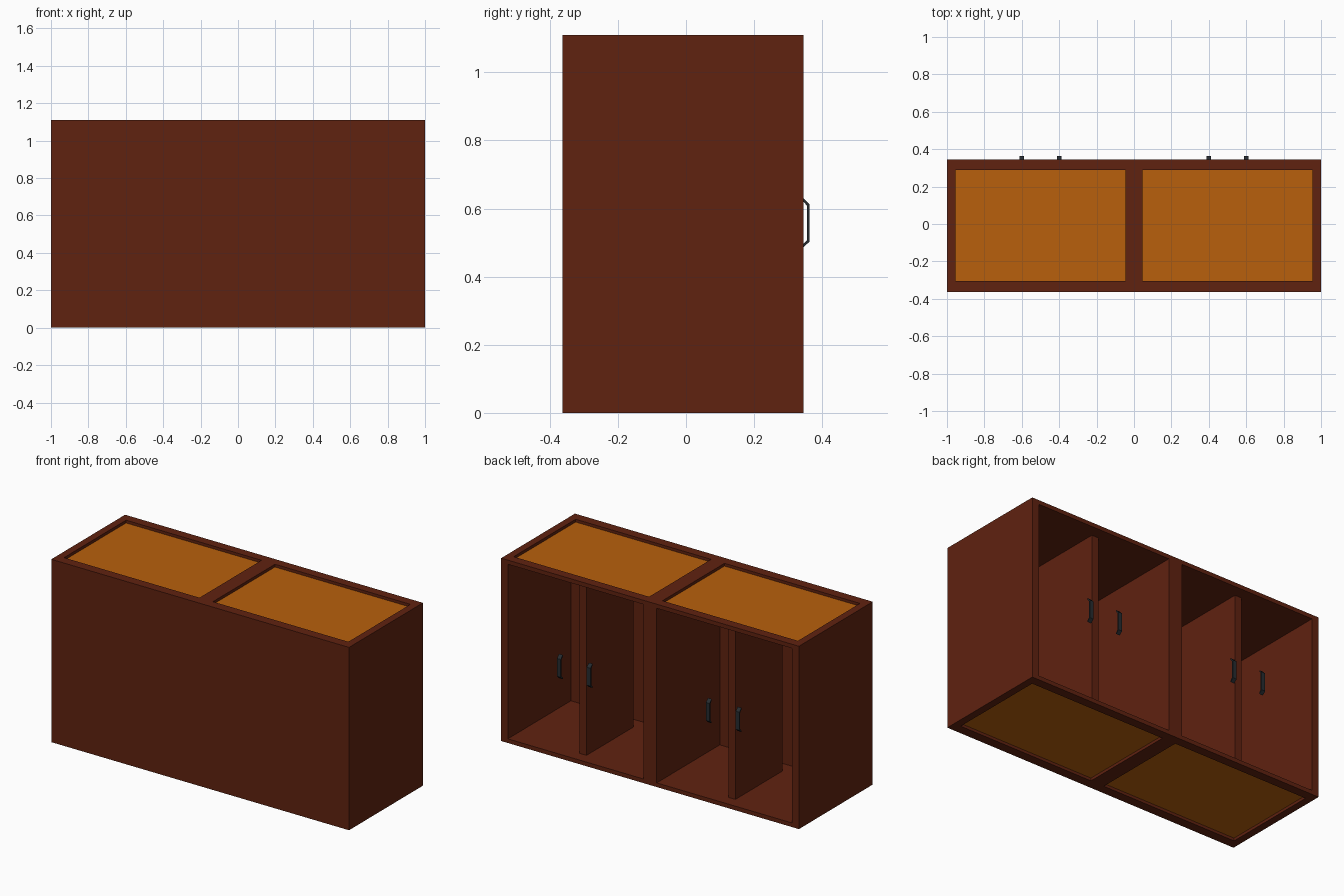
import bpy
import bmesh

# Remove the default cube
old = bpy.data.objects.get("Cube")
if old:
    bpy.data.objects.remove(old, do_unlink=True)


def srgb(hex_code):
    """Linear RGBA from a hex colour."""
    out = []
    for i in (0, 2, 4):
        c = int(hex_code[i:i + 2], 16) / 255
        out.append(c / 12.92 if c <= 0.04045 else ((c + 0.055) / 1.055) ** 2.4)
    return (*out, 1.0)


def material(name, hex_code):
    mat = bpy.data.materials.new(name)
    mat.use_nodes = True
    mat.diffuse_color = srgb(hex_code)
    bsdf = mat.node_tree.nodes["Principled BSDF"]
    bsdf.inputs["Base Color"].default_value = srgb(hex_code)
    bsdf.inputs["Roughness"].default_value = 0.7
    return mat


wood = material("dark red wood", "602210")
panel = material("amber panel", "B8600C")
metal = material("black metal", "262C30")


def finish(bm, name, mat):
    bmesh.ops.recalc_face_normals(bm, faces=bm.faces)
    mesh = bpy.data.meshes.new(name)
    bm.to_mesh(mesh)
    bm.free()
    mesh.materials.append(mat)
    obj = bpy.data.objects.new(name, mesh)
    bpy.context.collection.objects.link(obj)
    return obj


def box(name, mat, xs, ys, zs):
    """Axis-aligned box from its x, y and z ranges."""
    bm = bmesh.new()
    bmesh.ops.create_cube(bm, size=1)
    for v in bm.verts:
        for axis, (a, b) in enumerate((xs, ys, zs)):
            v.co[axis] = a if v.co[axis] < 0 else b
    return finish(bm, name, mat)


def handle(name, x):
    """Bracket pull: a side profile extruded across its width."""
    outer = [(0.343, 0.485), (0.363, 0.503), (0.363, 0.612), (0.343, 0.632)]
    inner = [(0.343, 0.623), (0.355, 0.608), (0.355, 0.507), (0.343, 0.494)]
    bm = bmesh.new()
    verts = [bm.verts.new((x - 0.0125, y, z)) for y, z in outer + inner]
    face = bm.faces.new(verts)
    side = bmesh.ops.extrude_face_region(bm, geom=[face])["geom"]
    moved = [g for g in side if isinstance(g, bmesh.types.BMVert)]
    bmesh.ops.translate(bm, verts=moved, vec=(0.025, 0, 0))
    return finish(bm, name, metal)


FRONT, BACK, HEIGHT = -0.363, 0.345, 1.11
IN_FRONT, IN_BACK = -0.305, 0.29      # limits of the recessed panels
IN_X, OUT_X = 0.045, 0.955            # limits of one bay
DECK, RECESS = 0.025, 0.02            # shell thickness, panel depth

# Closed front and middle wall
box("front_panel", wood, (-1, 1), (FRONT, IN_FRONT), (0, HEIGHT))
box("middle_wall", wood, (-IN_X, IN_X), (IN_FRONT, BACK), (0, HEIGHT))

for s, label in ((1, "left"), (-1, "right")):
    def span(a, b):
        return tuple(sorted((s * a, s * b)))

    bay = span(IN_X, OUT_X)
    box(label + "_side", wood, span(OUT_X, 1), (IN_FRONT, BACK), (0, HEIGHT))
    box(label + "_lining", wood, bay, (IN_FRONT, -0.26), (DECK, HEIGHT - DECK))

    # Upright standing inside the bay
    box(label + "_divider", wood, span(0.477, 0.523), (-0.18, 0.273),
        (DECK, HEIGHT - DECK))

    # Floor and ceiling with recessed outer panels
    for part, flip in (("floor", False), ("ceiling", True)):
        def level(a, b):
            return (HEIGHT - b, HEIGHT - a) if flip else (a, b)

        box(f"{label}_{part}", wood, bay, (IN_FRONT, IN_BACK), level(RECESS, DECK))
        box(f"{label}_{part}_rail", wood, bay, (IN_BACK, BACK), level(0, DECK))
        box(f"{label}_{part}_panel", panel, bay, (IN_FRONT, IN_BACK),
            level(RECESS - 0.003, RECESS))

    # Pair of pulls at the opening
    handle(label + "_inner_handle", s * 0.4)
    handle(label + "_outer_handle", s * 0.6)
